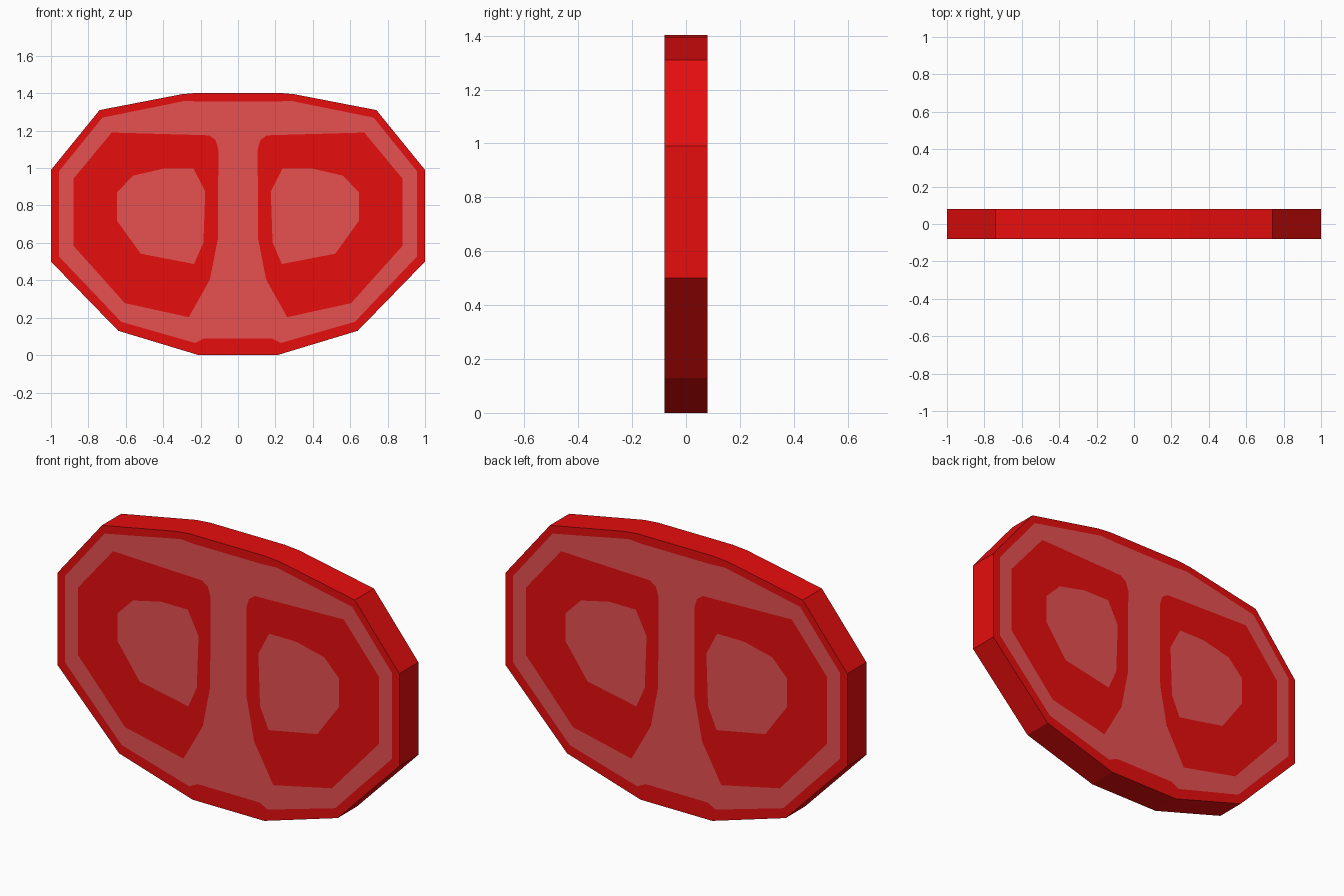
import bpy, bmesh
from mathutils import Vector
from mathutils.geometry import tessellate_polygon

if "Cube" in bpy.data.objects:
    bpy.data.objects.remove(bpy.data.objects["Cube"])

DEPTH = 0.08  # half thickness


def material(name, rgb):
    m = bpy.data.materials.new(name)
    m.diffuse_color = (*rgb, 1)
    m.use_nodes = True
    m.node_tree.nodes["Principled BSDF"].inputs["Base Color"].default_value = m.diffuse_color
    return m


def flip(pts):
    return [(-x, z) for x, z in reversed(pts)]


def symmetric(half):
    """Close a right-half outline with its mirror image."""
    return half + flip(half)


# Profiles (x, z): plate edge, pale band edge, nostril ring, nostril centre
edge = symmetric([(.21, 0), (.64, .13), (1, .5), (1, .99), (.74, 1.31),
                  (.30, 1.395), (.22, 1.402)])
band = symmetric([(.18, .09), (.23, .065), (.625, .178), (.957, .527),
                  (.957, .983), (.725, 1.27), (.28, 1.36), (.20, 1.355)])
ring = [(.105, 1.10), (.107, .625), (.15, .405), (.263, .203), (.605, .278),
        (.88, .585), (.88, .943), (.675, 1.19), (.155, 1.175), (.12, 1.15)]
core = [(.175, .875), (.185, .60), (.235, .487), (.52, .542), (.648, .72),
        (.648, .87), (.56, .96), (.395, .998), (.238, .998)]

bm = bmesh.new()


def fill(loops, y, mat):
    """Flat face: first loop is the border, the others are holes."""
    pts = [Vector((x, z, 0)) for loop in loops for x, z in loop]
    tris = tessellate_polygon([[Vector((x, z, 0)) for x, z in l] for l in loops])
    vs = [bm.verts.new((p.x, y, p.y)) for p in pts]
    for t in tris:
        a, b, c = (pts[i] for i in t)
        area = (b - a).cross(c - a).z
        if abs(area) < 1e-9:
            continue
        # front faces -y, back faces +y
        order = t if (area > 0) == (y < 0) else t[::-1]
        bm.faces.new([vs[i] for i in order]).material_index = mat


# Front and back pattern
for y in (-DEPTH, DEPTH):
    fill([edge, band], y, 0)
    fill([band, ring, flip(ring)], y, 1)
    for side in (lambda p: p, flip):
        fill([side(ring), side(core)], y, 0)
        fill([side(core)], y, 1)

# Rim walls
for (x0, z0), (x1, z1) in zip(edge, edge[1:] + edge[:1]):
    bm.faces.new([bm.verts.new(c) for c in (
        (x0, -DEPTH, z0), (x0, DEPTH, z0), (x1, DEPTH, z1), (x1, -DEPTH, z1))])

bmesh.ops.remove_doubles(bm, verts=bm.verts[:], dist=1e-5)
bmesh.ops.recalc_face_normals(bm, faces=bm.faces[:])
mesh = bpy.data.meshes.new("patterned_plate")
bm.to_mesh(mesh)
bm.free()
mesh.materials.append(material("red", (.8, .004, .004)))
mesh.materials.append(material("pale red", (.8, .08, .08)))
bpy.context.collection.objects.link(bpy.data.objects.new("patterned_plate", mesh))
